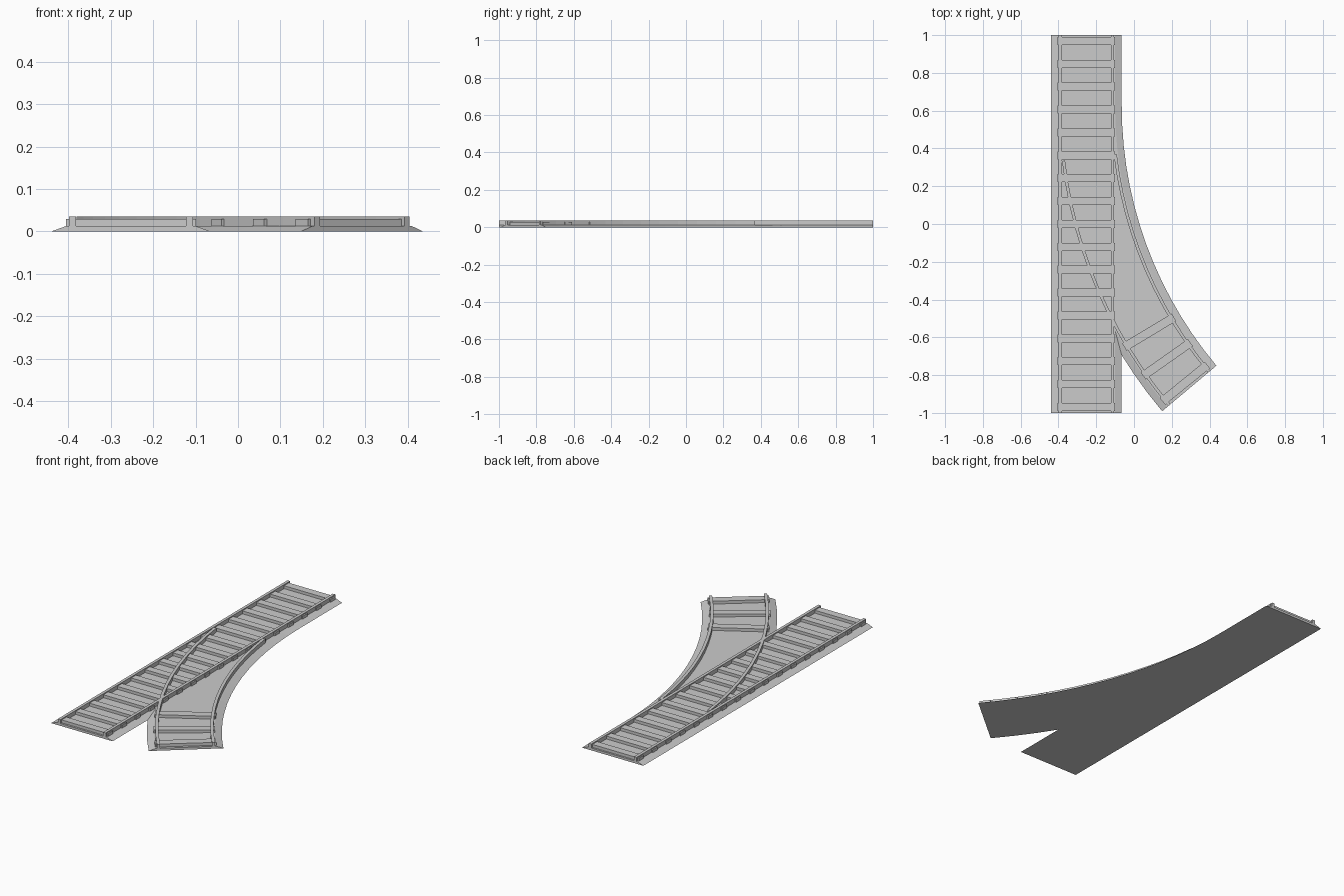
import bpy, bmesh
from math import sin, cos, radians

if "Cube" in bpy.data.objects:
    bpy.data.objects.remove(bpy.data.objects["Cube"])

CX = -0.2525            # centre line of the straight track
R, Y0 = 2.33, 0.627     # branch radius and the y where it leaves the straight
END = 40                # branch turn in degrees

BED = [(-0.1875, 0), (0.1875, 0), (0.152, 0.013), (-0.152, 0.013)]
SLEEPER = [(-0.153, 0.010), (0.153, 0.010), (0.153, 0.029), (-0.153, 0.029)]


def rail(side):
    a, b = sorted((side * 0.130, side * 0.146))
    return [(a, 0.010), (b, 0.010), (b, 0.035), (a, 0.035)]


def straight(y):
    return lambda u, z: (CX + u, y, z)


def branch(deg, along=0.0):
    t = radians(deg)
    def place(u, z):
        r = R - u
        return (CX + R - r * cos(t) + along * sin(t),
                Y0 - r * sin(t) - along * cos(t), z)
    return place


def sweep(name, profile, stations):
    """Loft a closed (u, z) profile through a list of stations."""
    bm = bmesh.new()
    rings = [[bm.verts.new(s(u, z)) for u, z in profile] for s in stations]
    n = len(profile)
    for a, b in zip(rings, rings[1:]):
        for i in range(n):
            j = (i + 1) % n
            bm.faces.new((a[i], a[j], b[j], b[i]))
    bm.faces.new(rings[0])
    bm.faces.new(rings[-1])
    bmesh.ops.recalc_face_normals(bm, faces=bm.faces)
    mesh = bpy.data.meshes.new(name)
    bm.to_mesh(mesh)
    bm.free()
    ob = bpy.data.objects.new(name, mesh)
    bpy.context.collection.objects.link(ob)
    return ob


def arc(start, end, n):
    return [branch(start + (end - start) * i / n) for i in range(n + 1)]


full = [straight(1), straight(-1)]

# Ballast beds
sweep("straight_bed", BED, full)
sweep("branch_bed", BED, arc(0, END, 14))

# Rails: the branch rails start where they part from the straight ones
for side, label in ((-1, "left"), (1, "right")):
    sweep("straight_rail_" + label, rail(side), full)
    sweep("branch_rail_" + label, rail(side), arc(6.8, END, 12))

# Sleepers under the straight track
for i in range(17):
    y = 0.969 - 0.1211 * i
    sweep(f"straight_sleeper_{i}", SLEEPER, [straight(y + 0.021), straight(y - 0.021)])

# Sleepers at the end of the branch
for i, deg in enumerate((31.0, 35.2, 39.1)):
    sweep(f"branch_sleeper_{i}", SLEEPER, [branch(deg, -0.023), branch(deg, 0.023)])
